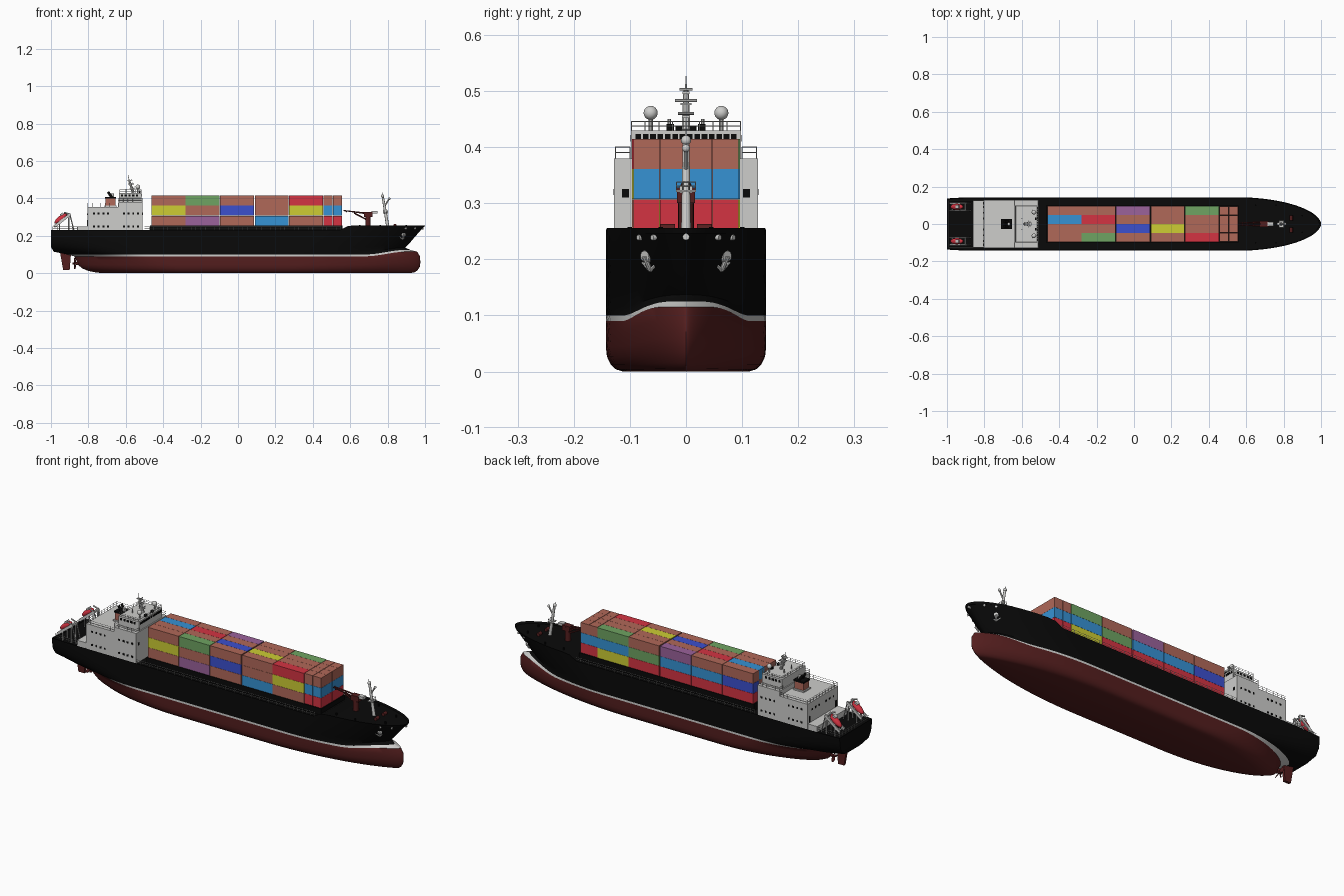
import bpy, bmesh, math
from mathutils import Vector, Matrix

if "Cube" in bpy.data.objects:
    bpy.data.objects.remove(bpy.data.objects["Cube"])

# Flat colours (sRGB bytes converted to linear)
COLS = [("black", 9, 9, 9), ("white_grey", 205, 205, 203), ("hull_red", 84, 30, 30), ("rust_brown", 176, 104, 89),
        ("red", 212, 52, 66), ("light_blue", 54, 146, 212), ("dark_blue", 60, 80, 206), ("yellow", 205, 205, 52),
        ("green", 110, 163, 98), ("purple", 155, 98, 155)]
K, W, H, B, R, L, D, Y, G, P = range(10)
MATS = []
for name, *rgb in COLS:
    m = bpy.data.materials.new(name)
    m.diffuse_color = [((c / 255 + .055) / 1.055) ** 2.4 for c in rgb] + [1]
    m.use_nodes = True
    m.node_tree.nodes["Principled BSDF"].inputs["Base Color"].default_value = m.diffuse_color
    MATS.append(m)

def finish(name, bm, angle=35):
    me = bpy.data.meshes.new(name)
    bm.to_mesh(me)
    bm.free()
    for m in MATS:
        me.materials.append(m)
    me.shade_smooth()
    me.set_sharp_from_angle(angle=math.radians(angle))
    ob = bpy.data.objects.new(name, me)
    bpy.context.collection.objects.link(ob)
    return ob

def paint(verts, mat):
    for f in {f for v in verts for f in v.link_faces}:
        f.material_index = mat

def box(bm, x0, x1, y0, y1, z0, z1, mat, mtx=None):
    t = Matrix.Translation(((x0 + x1) / 2, (y0 + y1) / 2, (z0 + z1) / 2)) @ Matrix.Diagonal((x1 - x0, y1 - y0, z1 - z0, 1))
    vs = bmesh.ops.create_cube(bm, size=1, matrix=(mtx or Matrix()) @ t)["verts"]
    paint(vs, mat)

def rod(bm, a, b, r, mat, r2=None, n=6):
    a, b = Vector(a), Vector(b)
    d = b - a
    t = Matrix.Translation((a + b) / 2) @ d.to_track_quat('Z', 'Y').to_matrix().to_4x4()
    vs = bmesh.ops.create_cone(bm, cap_ends=True, segments=n, radius1=r, radius2=r if r2 is None else r2,
                               depth=d.length, matrix=t)["verts"]
    paint(vs, mat)

def ball(bm, c, r, mat, scale=(1, 1, 1), mtx=None):
    t = (mtx or Matrix()) @ Matrix.Translation(c) @ Matrix.Diagonal((*scale, 1))
    paint(bmesh.ops.create_uvsphere(bm, u_segments=20, v_segments=12, radius=r, matrix=t)["verts"], mat)

def rail(bm, pts, z, h=.02, step=.025):
    for (ax, ay), (bx, by) in zip(pts, pts[1:]):
        for k in (.5, 1):
            rod(bm, (ax, ay, z + h * k), (bx, by, z + h * k), .0009, W, n=4)
        n = max(1, round(math.hypot(bx - ax, by - ay) / step))
        for i in range(n + 1):
            x, y = ax + (bx - ax) * i / n, ay + (by - ay) * i / n
            rod(bm, (x, y, z), (x, y, z + h), .0009, W, n=4)

# Hull waterlines: z, half breadth, stern x, bow x, aft taper start, transom ratio, bow taper start, bow fullness
LINES = [(0, .112, -.72, .92, -.25, 0, .25, .8), (.004, .125, -.76, .945, -.27, 0, .25, .8),
         (.012, .134, -.80, .96, -.3, 0, .27, .8), (.027, .141, -.835, .972, -.33, 0, .3, .75),
         (.045, .143, -.855, .975, -.37, 0, .32, .72), (.07, .143, -.865, .973, -.42, 0, .34, .7),
         (.09, .143, -.875, .958, -.48, 0, .36, .7), (.1, .143, -.91, .92, -.52, .15, .38, .7),
         (.115, .143, -.985, .893, -.58, .42, .4, .68), (.14, .143, -1, .915, -.65, .76, .43, .64),
         (.17, .143, -1, .935, -.72, .9, .46, .6), (.2, .143, -1, .956, -.78, .94, .5, .57),
         (.23, .143, -1, 1, -.8, .95, .55, .54)]

def smooth(x, a, b):
    t = min(1, max(0, (x - a) / (b - a)))
    return t * t * (3 - 2 * t)

def hull_point(line, s):
    z, hb, xs, xe, xa, e, x0, q = line
    x = xs + (xe - xs) * s
    y = hb
    if x > x0:
        y *= max(0, 1 - ((x - x0) / (xe - x0)) ** 2) ** q
    if x < xa:
        y *= e + (1 - e) * max(0, 1 - ((xa - x) / (xa - xs)) ** 2) ** .7
    w = z / .09 if z < .09 else min(1, (.23 - z) / .13)
    z += .025 * smooth(x, .68, .9) * w
    if line is LINES[-1]:
        z += .026 * smooth(x, .55, .6)
    return Vector((x, y, z))

N = 60
S = [(1 - math.cos(math.pi * i / N)) / 2 for i in range(N + 1)]
bm = bmesh.new()
rows = [[hull_point(l, s) for s in S] for l in LINES]
rows.append([Vector((p.x * .996, p.y * .975, p.z - .01)) for p in rows[-1]])
rings = [[bm.verts.new(p) for p in r] + [bm.verts.new((p.x, -p.y, p.z)) for p in reversed(r)] for r in rows]
M = 2 * N + 2
for j, (a, b) in enumerate(zip(rings, rings[1:])):
    for i in range(M):
        k = (i + 1) % M
        bm.faces.new((a[i], a[k], b[k], b[i])).material_index = H if j < 6 else W if j == 6 else K
for ring, mat in ((rings[0], H), (rings[-1], K)):
    for i in range(N):
        bm.faces.new((ring[i], ring[i + 1], ring[M - 2 - i], ring[M - 1 - i])).material_index = mat
bmesh.ops.remove_doubles(bm, verts=bm.verts, dist=1e-5)
bmesh.ops.recalc_face_normals(bm, faces=bm.faces)
finish("hull", bm, 40)

# Rudder and propeller
bm = bmesh.new()
vs = [bm.verts.new((x, y, z)) for y in (-.007, .007) for x, z in ((-.935, .018), (-.9, .018), (-.892, .115), (-.952, .115))]
for f in ((0, 1, 2, 3), (7, 6, 5, 4), (0, 4, 5, 1), (1, 5, 6, 2), (2, 6, 7, 3), (3, 7, 4, 0)):
    bm.faces.new([vs[i] for i in f]).material_index = H
finish("rudder", bm)
bm = bmesh.new()
rod(bm, (-.85, 0, .052), (-.885, 0, .052), .009, H, .004, 12)
for i in range(4):
    t = Matrix.Translation((-.872, 0, .052)) @ Matrix.Rotation(i * math.pi / 2 + .4, 4, 'X') @ Matrix.Rotation(.6, 4, 'Z')
    ball(bm, (0, 0, .018), .015, H, (.15, .6, 1), t)
finish("propeller", bm)

# Hatch coaming and container stacks (each string lists bays from stern to bow)
bm = bmesh.new()
box(bm, -.47, .56, -.1, .1, .215, .254, K)
finish("hatch_coaming", bm)
XB = [-.465, -.282, -.099, .086, .27, .455, .505, .555]
STACK = [["BPBLBRR", "YBDBYLL", "BGBBRBB"],
         ["BRBBYRR", "BLBRBLL", "BBDYBBB"],
         ["RBGBBRR", "BYLBBLL", "LRBBBBB"],
         ["RRRRYRR", "DLLGLLL", "BBPBGBB"]]
bm = bmesh.new()
for c, col in enumerate(STACK):
    for lv, tier in enumerate(col):
        for i, ch in enumerate(tier):
            k = .97 if i > 4 else 1
            y0 = (-.097 + c * .0485) * k
            gap = .006 if i == 3 else .002
            box(bm, XB[i] + gap, XB[i + 1], y0 + .0004, y0 + .0485 * k - .0004, .254 + lv * .0537, .307 + lv * .0537, "KWHBRLDYGP".index(ch))
finish("containers", bm)

# Deckhouse with bridge, wings and windows
bm = bmesh.new()
box(bm, -.805, -.63, -.128, .128, .21, .355, W)
box(bm, -.64, -.51, -.128, .128, .21, .38, W)
box(bm, -.635, -.515, -.098, .098, .38, .43, W)
box(bm, -.86, -.8, -.125, .125, .21, .25, W)
for i in range(14):
    y = -.085 + i * .0131
    box(bm, -.516, -.5135, y - .005, y + .005, .411, .423, K)
for s in (-1, 1):
    for x in (-.77, -.745, -.72, -.695, -.61, -.585, -.56, -.535):
        for z in (.25, .32):
            box(bm, x - .005, x + .005, s * .128 - .001, s * .128 + .001, z - .005, z + .005, K)
    for x in (-.62, -.6, -.58, -.56, -.54):
        box(bm, x - .006, x + .006, s * .098 - .001, s * .098 + .001, .41, .422, K)
    box(bm, -.511, -.509, s * .108 - .006, s * .108 + .006, .31, .325, K)
    for y in (.03, .06, .09):
        box(bm, -.806, -.804, s * y - .005, s * y + .005, .31, .32, K)
    box(bm, -.806, -.804, s * .11 - .007, s * .11 + .007, .252, .285, K)
finish("deckhouse", bm)

# Railings
bm = bmesh.new()
for s in (-1, 1):
    rail(bm, [(-.5, s * .139), (.55, s * .139)], .228, .02)
    rail(bm, [(-.64, s * .1), (-.64, s * .126), (-.512, s * .126), (-.512, s * .1)], .38)
    rail(bm, [(-.64, s * .126), (-.803, s * .126), (-.803, 0)], .355)
    rail(bm, [(-.575, s * .097), (-.517, s * .097), (-.517, 0)], .43, .016)
    rail(bm, [(-.575, s * .097), (-.633, s * .097), (-.633, 0)], .43, .016)
    rail(bm, [(-.86, s * .125), (-.99, s * .125), (-.99, 0)], .228)
finish("railings", bm)

# Funnel with exhaust pipes
bm = bmesh.new()
box(bm, -.715, -.65, -.03, .03, .355, .362, W)
box(bm, -.708, -.655, -.024, .024, .36, .4, B)
box(bm, -.712, -.651, -.027, .027, .4, .408, K)
for y in (-.012, .012):
    rod(bm, (-.675, y, .405), (-.695, y, .435), .007, K, n=12)
rod(bm, (-.67, 0, .405), (-.67, 0, .425), .008, W, n=12)
finish("funnel", bm)

# Radar mast and domes
bm = bmesh.new()
rod(bm, (-.56, 0, .43), (-.583, 0, .5), .008, W, .005, 10)
rod(bm, (-.583, 0, .5), (-.588, 0, .527), .002, W, .001)
for z, w in ((.452, .014), (.475, .02), (.495, .012)):
    x = -.56 - (z - .43) * .33
    box(bm, x - .012, x + .018, -w * .5, w * .5, z, z + .004, W)
    rod(bm, (x + .012, -w, z + .008), (x + .012, w, z + .008), .0025, W)
for s in (-1, 1):
    rod(bm, (-.535, s * .063, .43), (-.535, s * .063, .455), .004, W, n=10)
    ball(bm, (-.535, s * .063, .461), .0125, W)
    rod(bm, (-.6, s * .03, .43), (-.6, s * .03, .45), .003, W)
    box(bm, -.53, -.52, s * .028 - .007, s * .028 + .007, .43, .441, K)
finish("radar_mast", bm)

# Lifeboats on sloping launch frames
for s, side in ((-1, "right"), (1, "left")):
    bm = bmesh.new()
    t = Matrix.Translation((-.94, s * .092, .283)) @ Matrix.Rotation(math.radians(-38), 4, 'Y')
    ball(bm, (0, 0, .012), .016, R, (2.6, 1.05, .95), t)
    box(bm, .008, .026, -.01, .01, .02, .032, W, t)
    for y in (-.019, .019):
        box(bm, -.055, .055, y - .003, y + .003, -.008, .006, W, t)
        for x, z in ((-.905, .315), (-.955, .275)):
            rod(bm, (x, s * .092 + y, .22), (x, s * .092 + y, z), .0035, W)
        rod(bm, (-.875, s * .092 + y, .22), (-.9, s * .092 + y, .318), .003, W)
        rod(bm, (-.9, s * .092 + y, .315), (-.93, s * .092 + y, .325), .004, W)
    for x in (-.045, 0, .045):
        box(bm, x - .003, x + .003, -.02, .02, -.008, -.002, W, t)
    finish("lifeboat_" + side, bm)

# Bow crane
bm = bmesh.new()
rod(bm, (.695, 0, .235), (.695, 0, .3), .014, H, n=16)
box(bm, .675, .72, -.016, .016, .3, .328, H)
for s in (-1, 1):
    rod(bm, (.7, s * .012, .318), (.565, s * .005, .335), .005, H, .003)
for x in (.58, .61, .64):
    rod(bm, (x, -.01, .328), (x, .01, .328), .003, H)
rod(bm, (.69, 0, .285), (.62, 0, .322), .004, H)
box(bm, .715, .745, -.012, .012, .318, .332, W)
finish("bow_crane", bm)

# Foremast with forked top
bm = bmesh.new()
rod(bm, (.803, 0, .235), (.775, 0, .405), .009, W, .006, 12)
rod(bm, (.782, 0, .355), (.806, 0, .395), .004, W)
ball(bm, (.773, 0, .412), .009, W)
ball(bm, (.808, 0, .398), .007, W)
rod(bm, (.773, 0, .41), (.77, 0, .43), .0015, W)
box(bm, .775, .802, -.018, .018, .32, .324, W)
rail(bm, [(.8, -.017), (.8, .017), (.777, .017)], .324, .014, .012)
finish("foremast", bm)

# Forecastle winches and bollards
bm = bmesh.new()
for s in (-1, 1):
    rod(bm, (.84, s * .02, .254), (.84, s * .045, .254), .009, H, n=12)
    for x, y in ((.65, .1), (.76, .1), (.9, .045)):
        rod(bm, (x, s * y, .235), (x, s * y, .258), .004, K, n=10)
finish("winches", bm)

# Anchors and hawse openings laid on the bow plating
bm = bmesh.new()
def bow_at(row, x):
    l = LINES[row]
    return hull_point(l, (x - l[2]) / (l[3] - l[2]))
for s in (-1, 1):
    p, q = bow_at(11, .885), bow_at(10, .875)
    for v in (p, q):
        v.y *= s
    out = Vector((.007, s * .006, -.001))
    rod(bm, p + out * .6, q + out * .6, .005, W, .004, 8)
    rod(bm, p - out * .3, p + out * .6, .012, W, .01, 14)
    for dx in (-.014, .014):
        rod(bm, q + out * .6, q + out * .6 + Vector((dx, -s * dx, .014)), .004, W, .002)
    for x in (.9, .95):
        c = bow_at(12, x)
        c = Vector((c.x - .006, s * (c.y - .007), c.z - .017))
        rod(bm, c, c + Vector((.004, s * .006, 0)), .005, W, n=12)
rod(bm, (.975, 0, .24), (.993, 0, .24), .006, W, n=14)
finish("anchors", bm)
